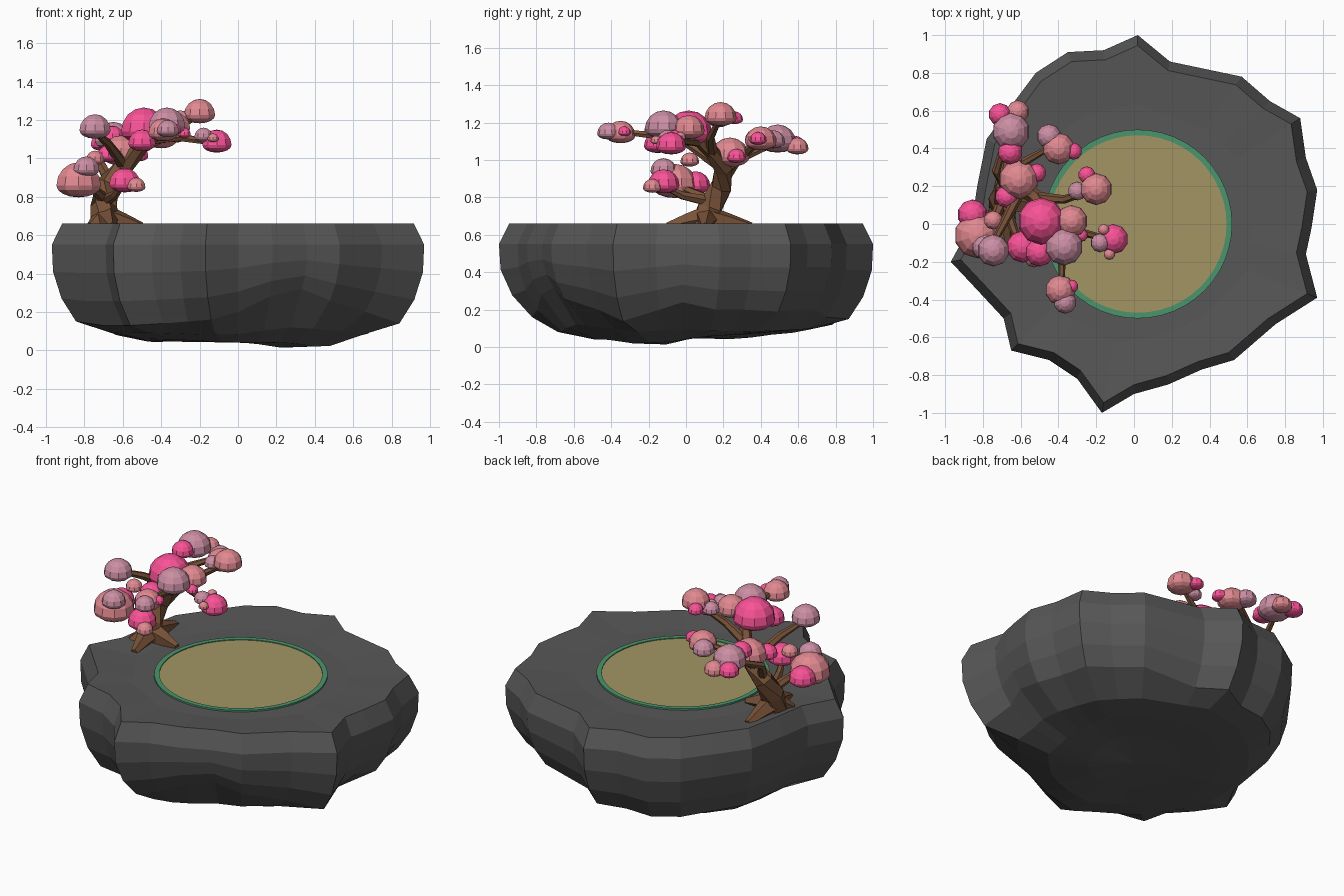
import bpy, bmesh, math
from mathutils import Vector

if "Cube" in bpy.data.objects:
    bpy.data.objects.remove(bpy.data.objects["Cube"])


def material(name, rgb):
    m = bpy.data.materials.new(name)
    m.diffuse_color = (*rgb, 1)
    m.use_nodes = True
    m.node_tree.nodes["Principled BSDF"].inputs["Base Color"].default_value = m.diffuse_color
    return m


def finish(bm, name, mat):
    bmesh.ops.recalc_face_normals(bm, faces=bm.faces)
    me = bpy.data.meshes.new(name)
    bm.to_mesh(me)
    bm.free()
    ob = bpy.data.objects.new(name, me)
    me.materials.append(mat)
    bpy.context.collection.objects.link(ob)
    return ob


STONE = material("dark_stone", (.095, .095, .095))
SAND = material("sand", (.36, .30, .125))
GREEN = material("green", (.07, .30, .15))
BARK = material("bark", (.19, .085, .04))
PINK = material("bright_pink", (.95, .085, .31))
MAUVE = material("mauve", (.60, .27, .37))
SALMON = material("salmon", (.75, .25, .28))

# Rock: widest outline plus the height of the lower wall edge
outline = [(.02, 1, .15), (.19, .86, .16), (.57, .78, .20), (.72, .65, .20), (.88, .56, .19),
           (.91, .35, .20), (.97, .18, .20), (.94, -.02, .24), (.91, -.16, .20), (.97, -.39, .14),
           (.75, -.53, .20), (.53, -.72, .26), (.36, -.77, .32), (.18, -.85, .28), (0, -.90, .20),
           (-.17, -1, .16), (-.30, -.82, .15), (-.45, -.72, .14), (-.65, -.67, .13),
           (-.69, -.50, .13), (-.82, -.36, .13), (-.97, -.20, .15), (-.86, 0, .15),
           (-.83, .20, .15), (-.78, .45, .14), (-.64, .64, .13), (-.52, .80, .12),
           (-.35, .91, .12), (-.16, .92, .13)]


def under(x, y):
    dip = .085 * math.exp(-((x - .35) ** 2 + (y + .17) ** 2) / .06)
    return max(0, .065 + .022 * math.sin(5 * x + 3 * y) - dip)


def rounded(x, y, s):
    k = s * (.35 + .65 * .86 / math.hypot(x, y))
    return x * k, y * k


# rings run from the slightly dished top, over the rim and wall, to the lumpy underside
rings = [[(*rounded(x, y, .70), .642) for x, y, z in outline],
         [(x * .945, y * .945, .66) for x, y, z in outline],
         [(x, y, .55) for x, y, z in outline]]
for t, shrink in ((.35, .05), (.7, .4), (1, 1)):
    rings.append([(x * k, y * k, .55 + (z - .55) * t) for x, y, z in outline
                  for k in [1 - shrink * (.13 - (z - .15) * .3 + (.05 if y < -.95 else 0))]])
for s, w in ((.76, .25), (.56, 0), (.3, 0)):
    rings.append([(a, b, under(a, b) * (1 - w) + z * w) for x, y, z in outline
                  for a, b in [rounded(x, y, s)]])
bm = bmesh.new()
loops = [[bm.verts.new(p) for p in r] for r in rings]
n = len(outline)
for a, b in zip(loops, loops[1:]):
    for i in range(n):
        j = (i + 1) % n
        bm.faces.new((a[i], a[j], b[j], b[i]))
bm.faces.new(loops[0])
tip = bm.verts.new((0, 0, .05))
for i in range(n):
    bm.faces.new((loops[-1][i], loops[-1][(i + 1) % n], tip))
finish(bm, "rock", STONE)

# Round pad: sand disc and green rim
bm = bmesh.new()
bmesh.ops.create_cone(bm, cap_ends=True, segments=48, radius1=.475, radius2=.475, depth=.02)
bmesh.ops.translate(bm, verts=bm.verts, vec=(.02, 0, .637))
finish(bm, "sand_pad", SAND)
bm = bmesh.new()
profile = [(.47, .63), (.5, .63), (.5, .652), (.47, .652)]
rim = [[bm.verts.new((.02 + r * math.cos(a), r * math.sin(a), z)) for r, z in profile]
       for a in [math.tau * i / 48 for i in range(48)]]
for i in range(48):
    a, b = rim[i], rim[(i + 1) % 48]
    for k in range(4):
        m = (k + 1) % 4
        bm.faces.new((a[k], a[m], b[m], b[k]))
finish(bm, "green_rim", GREEN)


# Tapered faceted limbs
def limb(name, pts, r0, r1, sides=6):
    bm = bmesh.new()
    P = [Vector(p) for p in pts]
    prev = None
    for i, p in enumerate(P):
        d = P[min(i + 1, len(P) - 1)] - P[max(i - 1, 0)]
        q = d.to_track_quat('Z', 'Y')
        r = r0 + (r1 - r0) * i / (len(P) - 1)
        ring = [bm.verts.new(p + q @ Vector((r * math.cos(a), r * math.sin(a), 0)))
                for a in [math.tau * k / sides for k in range(sides)]]
        if prev:
            for k in range(sides):
                m = (k + 1) % sides
                bm.faces.new((prev[k], prev[m], ring[m], ring[k]))
        else:
            bm.faces.new(ring)
        prev = ring
    bm.faces.new(prev)
    finish(bm, name, BARK)


limb("trunk", [(-.69, .10, .64), (-.70, .13, .75), (-.68, .19, .86), (-.60, .20, .95),
               (-.52, .14, 1.04), (-.45, .05, 1.12)], .08, .03)
for x, y in ((-.50, .10), (-.66, -.10), (-.68, .35), (-.77, .02)):
    limb("root", [(-.69, .11, .69), ((x - .69) / 2, (y + .11) / 2, .67), (x, y, .645)], .07, .022, 5)
for pts in ([(-.69, .14, .78), (-.75, 0, .84), (-.83, -.05, .87)],
            [(-.69, .13, .78), (-.64, -.02, .81), (-.60, -.12, .86)],
            [(-.60, .18, .97), (-.68, .02, 1.08), (-.76, -.13, 1.15)],
            [(-.67, .19, .88), (-.73, .28, 1.0), (-.67, .48, 1.09)],
            [(-.66, .20, .90), (-.63, .22, .95), (-.61, .24, 1.02)],
            [(-.62, .21, .95), (-.58, .33, 1.05), (-.42, .42, 1.12)],
            [(-.52, .14, 1.04), (-.37, .13, 1.12), (-.20, .185, 1.23)],
            [(-.47, .07, 1.10), (-.30, -.04, 1.11), (-.13, -.08, 1.08)],
            [(-.46, .06, 1.11), (-.38, -.15, 1.13), (-.385, -.34, 1.15)]):
    limb("branch", pts, .032, .014)


# Blossom domes: round above, flattened below (x, y, radius, top height)
def blossoms(name, mat, items):
    for x, y, r, top in items:
        bm = bmesh.new()
        bmesh.ops.create_uvsphere(bm, u_segments=10, v_segments=8, radius=r)
        for v in bm.verts:
            v.co.z *= 1 if v.co.z > 0 else .5
        bmesh.ops.translate(bm, verts=bm.verts, vec=(x, y, top - r))
        finish(bm, name, mat)


blossoms("pink_blossom", PINK, [
    (-.49, .015, .125, 1.265), (-.50, -.15, .075, 1.15), (-.59, -.12, .085, .95),
    (-.855, .05, .08, .94), (-.675, .145, .06, 1.07), (-.515, .27, .05, 1.06),
    (-.655, .38, .065, 1.17), (-.71, .58, .06, 1.13), (-.32, .385, .045, 1.15),
    (-.25, .26, .045, 1.26), (-.11, -.08, .08, 1.15), (-.33, -.33, .035, 1.18),
    (-.28, -.06, .035, 1.16)])
blossoms("mauve_blossom", MAUVE, [
    (-.37, -.12, .10, 1.265), (-.745, -.14, .085, 1.23), (-.79, -.12, .07, 1.01),
    (-.65, .49, .10, 1.19), (-.45, .465, .065, 1.16), (-.30, .175, .05, 1.25),
    (-.18, -.10, .05, 1.16), (-.365, -.415, .06, 1.20)])
blossoms("salmon_blossom", SALMON, [
    (-.83, -.06, .122, .98), (-.33, .015, .085, 1.24), (-.745, .02, .05, 1.04),
    (-.61, .235, .105, 1.12), (-.615, .595, .06, 1.12), (-.40, .40, .085, 1.18),
    (-.20, .185, .085, 1.31), (-.16, -.03, .03, 1.15), (-.13, -.16, .03, 1.13),
    (-.39, -.35, .08, 1.21), (-.53, -.18, .05, .90)])
